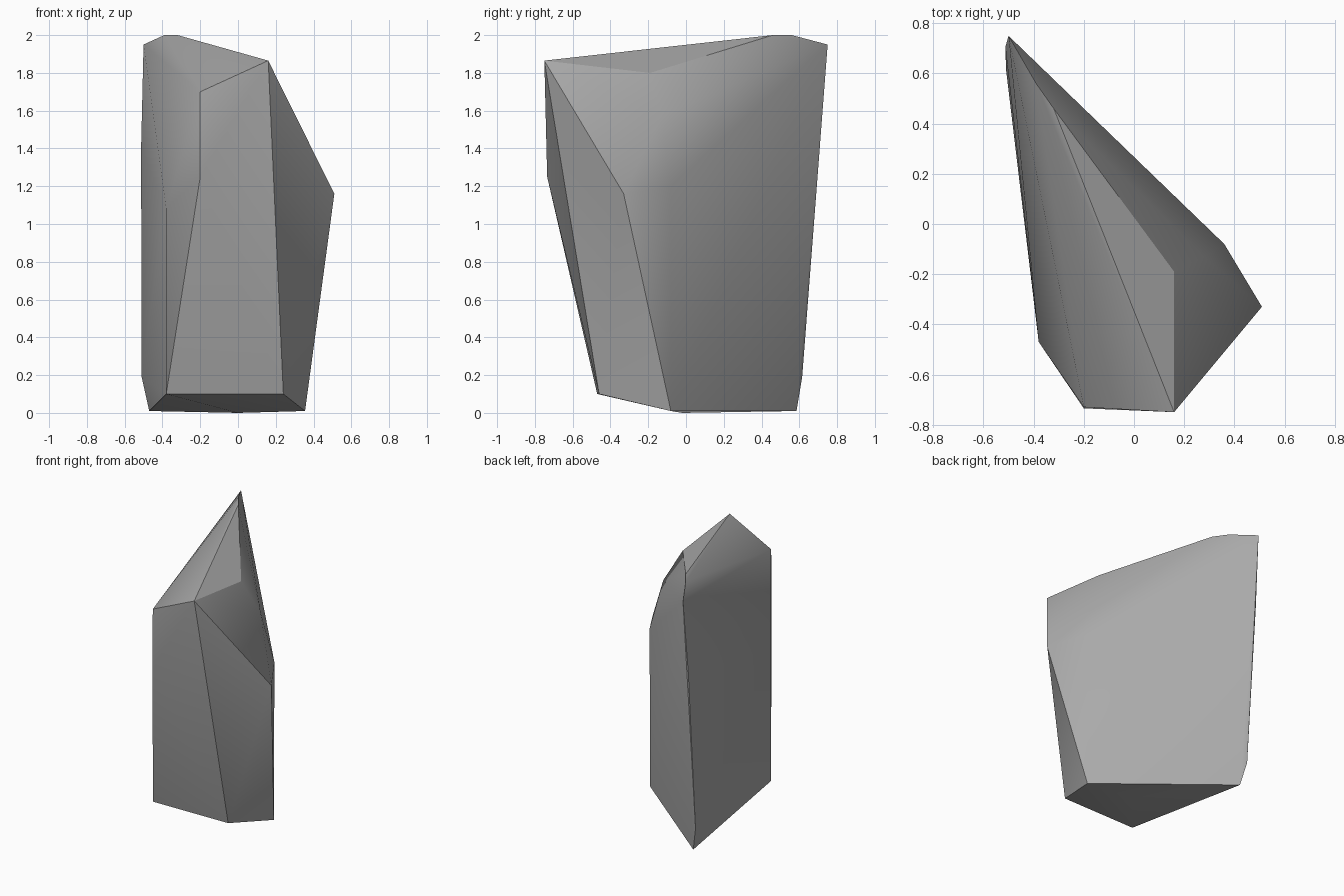
import bpy, bmesh, math

cube = bpy.data.objects.get("Cube")
if cube:
    bpy.data.objects.remove(cube, do_unlink=True)

# Stone colour
stone = bpy.data.materials.new("stone grey")
stone.use_nodes = True
grey = (0.4, 0.4, 0.4, 1)
stone.diffuse_color = grey
stone.node_tree.nodes["Principled BSDF"].inputs["Base Color"].default_value = grey

# Corners of the chipped stone, by level
base = [(.355, -.08, .01), (-.47, .585, .01), (.24, -.46, .10),
        (-.38, -.47, .10), (-.51, .615, .19), (0, -.02, 0)]
waist = [(.51, -.33, 1.16), (.36, -.08, 1.2), (-.2, -.735, 1.25),
         (-.38, -.47, 1.08), (-.513, .705, 1.4), (.28, -.13, 1.57)]
crown = [(.16, -.75, 1.865), (-.2, -.73, 1.70), (.16, -.19, 1.80),
         (-.32, .46, 2), (-.39, .56, 2), (-.5, .75, 1.95)]

# Wrap the corners in a faceted shell
bm = bmesh.new()
for co in base + waist + crown:
    bm.verts.new(co)
bmesh.ops.convex_hull(bm, input=bm.verts[:])
bmesh.ops.delete(bm, geom=[v for v in bm.verts if not v.link_faces], context='VERTS')
bmesh.ops.recalc_face_normals(bm, faces=bm.faces[:])
mesh = bpy.data.meshes.new("rock")
bm.to_mesh(mesh)
bm.free()
mesh.materials.append(stone)
rock = bpy.data.objects.new("rock", mesh)
bpy.context.collection.objects.link(rock)

# Soft facets, crisp ridges
bpy.ops.object.select_all(action='DESELECT')
rock.select_set(True)
bpy.context.view_layer.objects.active = rock
bpy.ops.object.shade_smooth_by_angle(angle=math.radians(30))
